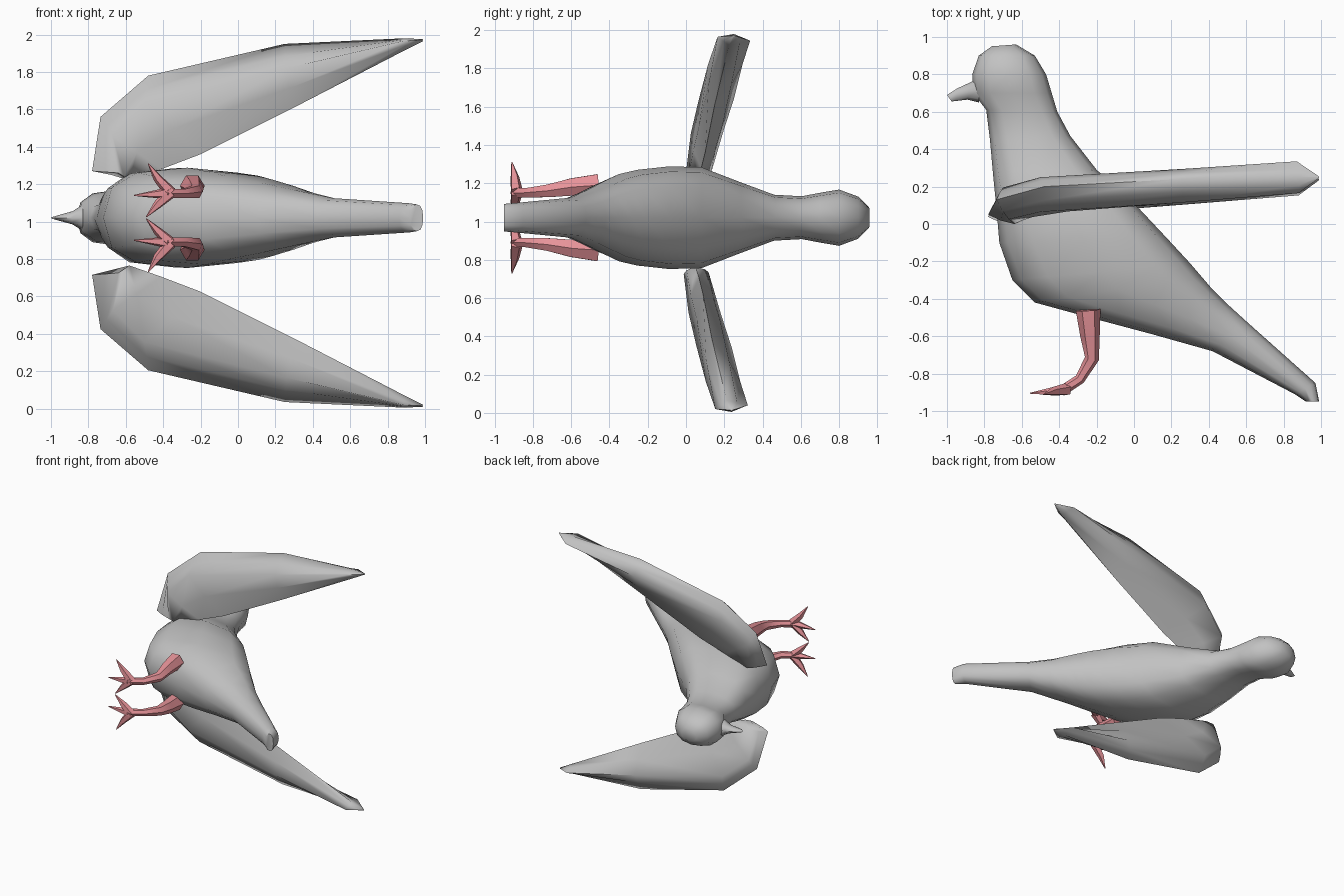
import bpy, bmesh, math
from mathutils import Vector

if "Cube" in bpy.data.objects:
    bpy.data.objects.remove(bpy.data.objects["Cube"])

MID = 1.02  # height of the mirror plane of the body


def material(name, rgb):
    m = bpy.data.materials.new(name)
    m.diffuse_color = (*rgb, 1)
    m.use_nodes = True
    m.node_tree.nodes["Principled BSDF"].inputs["Base Color"].default_value = m.diffuse_color
    return m


GREY = material("feather_grey", (0.54, 0.54, 0.54))
PINK = material("leg_pink", (0.90, 0.33, 0.36))


def finish(name, rings, mat, angle=50):
    """Skin a list of closed point rings into one smooth capped object."""
    bm = bmesh.new()
    vs = [[bm.verts.new(p) for p in r] for r in rings]
    n = len(rings[0])
    for a, b in zip(vs, vs[1:]):
        for i in range(n):
            j = (i + 1) % n
            bm.faces.new((a[i], a[j], b[j], b[i]))
    bm.faces.new(vs[0][::-1])
    bm.faces.new(vs[-1])
    bmesh.ops.recalc_face_normals(bm, faces=bm.faces)
    me = bpy.data.meshes.new(name)
    bm.to_mesh(me)
    bm.free()
    me.materials.append(mat)
    ob = bpy.data.objects.new(name, me)
    bpy.context.collection.objects.link(ob)
    bpy.ops.object.select_all(action='DESELECT')
    ob.select_set(True)
    bpy.context.view_layer.objects.active = ob
    bpy.ops.object.shade_smooth_by_angle(angle=math.radians(angle))
    return ob


def section(l, r, w, n=12, power=None):
    """Oval ring from l to r in the xy plane, half width w in z; wide rings are boxier."""
    if power is None:
        power = 0.74 if w > 0.15 else 0.84
    l, r = Vector((*l, MID)), Vector((*r, MID))
    c, a = (l + r) / 2, (r - l) / 2

    def soft(v):
        return math.copysign(abs(v) ** power, v)
    return [c + a * soft(math.cos(t)) + Vector((0, 0, w * soft(math.sin(t))))
            for t in (2 * math.pi * i / n for i in range(n))]


def tube(name, path, mat, n=6):
    """Tapered tube through (x, y, z, radius) points."""
    pts = [Vector(p[:3]) for p in path]
    rings = []
    for i, p in enumerate(path):
        d = (pts[min(i + 1, len(pts) - 1)] - pts[max(i - 1, 0)]).normalized()
        u = d.cross(Vector((0, 0, 1))).normalized()
        v = d.cross(u)
        rings.append([pts[i] + p[3] * (u * math.cos(t) + v * math.sin(t))
                      for t in (2 * math.pi * k / n for k in range(n))])
    return finish(name, rings, mat)


# Head, neck, breast and tail as one loft: breast side, back side, half width
body = [
    ((-0.76, 0.95), (-0.63, 0.96), 0.055),
    ((-0.83, 0.90), (-0.53, 0.90), 0.11),
    ((-0.865, 0.80), (-0.47, 0.80), 0.147),
    ((-0.86, 0.70), (-0.44, 0.70), 0.13),
    ((-0.79, 0.61), (-0.41, 0.60), 0.112),
    ((-0.77, 0.45), (-0.34, 0.47), 0.12),
    ((-0.755, 0.28), (-0.20, 0.29), 0.185),
    ((-0.735, 0.08), (0.03, 0.08), 0.264),
    ((-0.72, -0.10), (0.18, -0.08), 0.268),
    ((-0.65, -0.30), (0.30, -0.21), 0.25),
    ((-0.53, -0.42), (0.36, -0.28), 0.228),
    ((-0.20, -0.51), (0.42, -0.35), 0.19),
    ((0.10, -0.59), (0.49, -0.42), 0.15),
    ((0.42, -0.68), (0.60, -0.52), 0.105),
    ((0.86, -0.91), (0.97, -0.85), 0.078),
    ((0.92, -0.95), (0.99, -0.95), 0.072),
]
finish("body", [section(*s) for s in body], GREY)

# Beak
finish("beak", [section(*s, n=8, power=1) for s in (
    ((-0.83, 0.65), (-0.83, 0.78), 0.07),
    ((-0.89, 0.665), (-0.88, 0.755), 0.035),
    ((-0.95, 0.658), (-0.945, 0.725), 0.018),
    ((-0.975, 0.655), (-1.0, 0.69), 0.006))], GREY)

# Thick wings: trailing edge, front bulge, leading edge and back bulge
stations = [
    ((-0.58, 0.06, 1.22), (-0.64, 0.00, 1.26), (-0.78, 0.05, 1.27), (-0.68, 0.13, 1.25)),
    ((-0.41, 0.08, 1.28), (-0.67, 0.025, 1.46), (-0.735, 0.13, 1.56), (-0.70, 0.195, 1.47)),
    ((-0.20, 0.10, 1.36), (-0.50, 0.065, 1.63), (-0.48, 0.20, 1.78), (-0.50, 0.25, 1.64)),
    ((0.30, 0.15, 1.61), (0.26, 0.115, 1.82), (0.25, 0.24, 1.95), (0.27, 0.295, 1.82)),
    ((0.90, 0.225, 1.92), (0.88, 0.165, 1.965), (0.89, 0.25, 1.98), (0.87, 0.335, 1.945)),
    ((0.99, 0.25, 1.965), (0.985, 0.243, 1.97), (0.99, 0.25, 1.975), (0.985, 0.257, 1.97)),
]


def wing(name, flip):
    rings = []
    for k, s in enumerate(stations):
        t, f, l, b = map(Vector, s)
        puff = Vector((0, 0.015 if k < 4 else 0, 0))
        ring = [t, (t + f) / 2 - puff, f, (f + l) / 2 - puff / 2,
                l, (l + b) / 2 + puff / 2, b, (b + t) / 2 + puff]
        if flip:
            ring = [Vector((p.x, p.y - 0.012, 1.985 - p.z)) for p in ring]
        rings.append(ring)
    finish(name, rings, GREY, angle=80)


wing("upper_wing", False)
wing("lower_wing", True)

# Legs with three toes, mirrored across the body plane
leg = [(-0.245, -0.46, 0.17, 0.066), (-0.235, -0.60, 0.16, 0.052),
       (-0.225, -0.72, 0.14, 0.038), (-0.29, -0.83, 0.13, 0.028),
       (-0.39, -0.895, 0.13, 0.028)]
toes = [(-0.555, -0.905, 0.12), (-0.48, -0.91, 0.29), (-0.49, -0.91, 0.005)]
for side, s in (("upper", 1), ("lower", -1)):
    tube(side + "_leg", [(x, y, MID + s * z, r) for x, y, z, r in leg], PINK)
    for i, (x, y, z) in enumerate(toes):
        tube(f"{side}_toe_{i + 1}", [(-0.36, -0.885, MID + s * 0.135, 0.035),
                                     (-0.43, -0.895, MID + s * (0.135 + z) / 2, 0.024),
                                     (x, y, MID + s * z, 0.003)], PINK, n=5)
